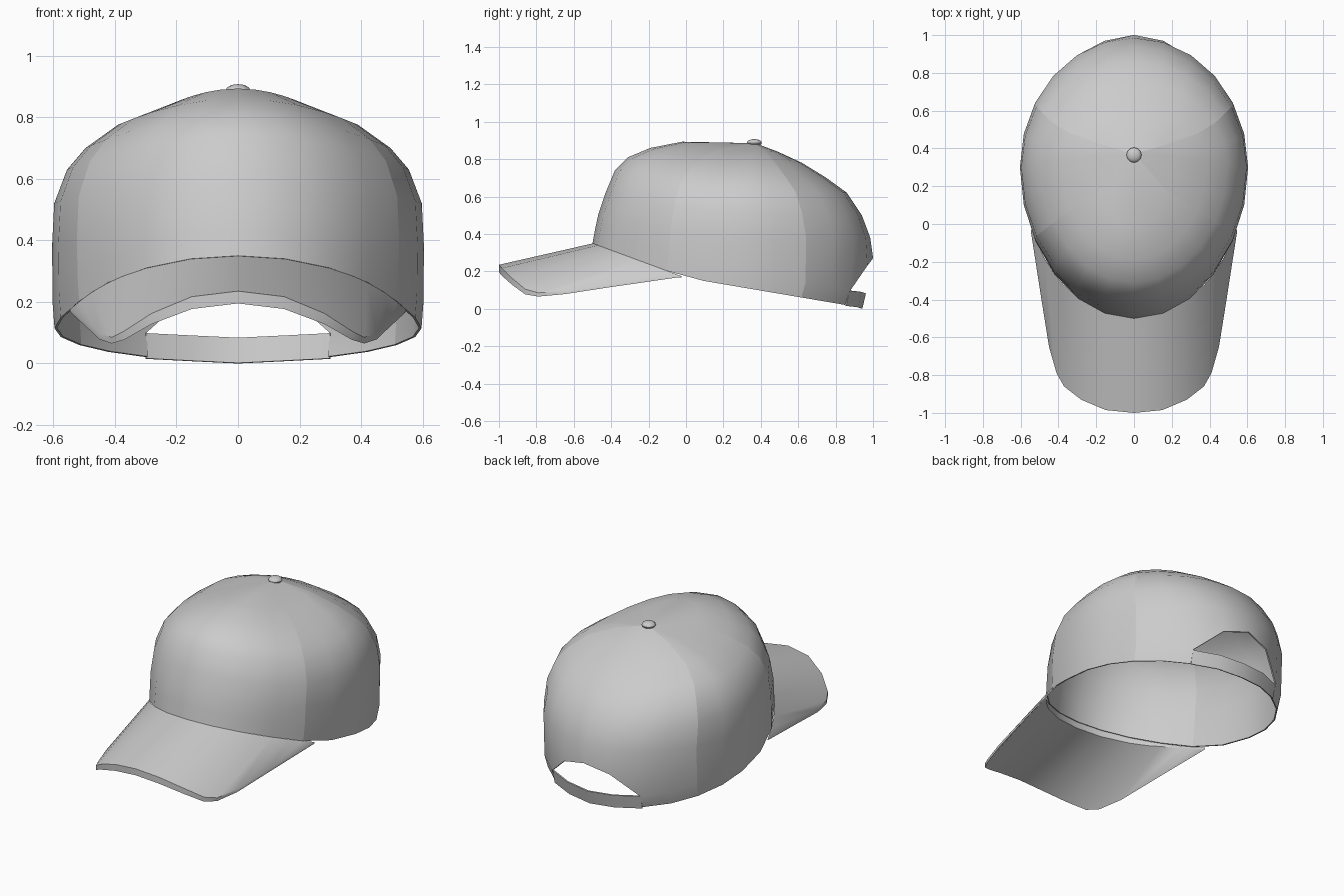
import bpy, bmesh, math

if "Cube" in bpy.data.objects:
    bpy.data.objects.remove(bpy.data.objects["Cube"])

fabric = bpy.data.materials.new("grey fabric")
fabric.use_nodes = True
grey = (0.6, 0.6, 0.6, 1)
fabric.diffuse_color = grey
fabric.node_tree.nodes["Principled BSDF"].inputs["Base Color"].default_value = grey

SEGS = 24
SEAMS = (4, 8, 16, 20)


def finish(bm, name, thickness=0.0):
    bmesh.ops.recalc_face_normals(bm, faces=bm.faces)
    mesh = bpy.data.meshes.new(name)
    bm.to_mesh(mesh)
    bm.free()
    mesh.materials.append(fabric)
    obj = bpy.data.objects.new(name, mesh)
    bpy.context.collection.objects.link(obj)
    bpy.ops.object.select_all(action="DESELECT")
    obj.select_set(True)
    bpy.context.view_layer.objects.active = obj
    if thickness:
        mod = obj.modifiers.new("thickness", "SOLIDIFY")
        mod.thickness = thickness
        mod.offset = -1
        bpy.ops.object.modifier_apply(modifier=mod.name)
    bpy.ops.object.shade_smooth_by_angle(angle=math.radians(40))
    return obj


def ring_xy(angle, front, side, back, mid=0.3):
    """Point on an egg-shaped ring; angle 0 is the front."""
    c = math.cos(angle)
    reach = mid - front if c > 0 else back - mid
    return side * math.sin(angle), mid - reach * c


def rim_z(y):
    """Height of the lower rim, steeper ahead of the ears."""
    return 0.165 - (0.37 if y < 0 else 0.17) * y


# Crown: six panels as rings from the rim up to the button
levels = [  # front y, front z, side x, side z, back y, back z, middle y
    (-0.47, 0.50, 0.604, 0.38, 0.985, 0.38, 0.30),
    (-0.43, 0.62, 0.597, 0.52, 0.94, 0.50, 0.30),
    (-0.38, 0.74, 0.555, 0.63, 0.86, 0.62, 0.31),
    (-0.31, 0.81, 0.495, 0.70, 0.75, 0.70, 0.32),
    (-0.19, 0.86, 0.39, 0.775, 0.62, 0.78, 0.34),
    (-0.02, 0.893, 0.21, 0.845, 0.49, 0.84, 0.36),
]
arch = {10: 0.10, 11: 0.23, 12: 0.27, 13: 0.23, 14: 0.10}
bm = bmesh.new()
rings = [[] for _ in range(len(levels) + 2)]
for i in range(SEGS):
    a = math.tau * i / SEGS
    x, y = ring_xy(a, -0.5, 0.596, 0.935)
    z = rim_z(y)
    rings[0].append(bm.verts.new((x, y, z)))
    z = arch.get(i, z + 0.08)
    x, y = ring_xy(a, -0.485, 0.602, 0.97 + 0.18 * max(0, z - 0.1))
    rings[1].append(bm.verts.new((x, y, z)))
    c = math.cos(a)
    for ring, (fy, fz, sx, sz, by, bz, mid) in zip(rings[2:], levels):
        x, y = ring_xy(a, fy, sx, by, mid)
        z = sz + ((fz if c > 0 else bz) - sz) * c * c
        ring.append(bm.verts.new((x, y, z)))
apex = bm.verts.new((0, 0.37, 0.885))
for i in range(SEGS):
    j = (i + 1) % SEGS
    for k in range(len(rings) - 1):
        if k == 0 and 10 <= i < 14:  # open space at the back
            continue
        lo, hi = rings[k], rings[k + 1]
        bm.faces.new((lo[i], lo[j], hi[j], hi[i]))
    bm.faces.new((rings[-1][i], rings[-1][j], apex))
bmesh.ops.delete(bm, geom=[v for v in bm.verts if not v.link_faces], context="VERTS")
for i in SEAMS:
    column = [ring[i] for ring in rings] + [apex]
    for v, w in zip(column, column[1:]):
        bm.edges.get((v, w)).smooth = False
finish(bm, "crown", 0.008)

# Strap closing the opening at the back
bm = bmesh.new()
rows = []
for i in range(10, 15):
    a = math.tau * i / SEGS
    drop = 0.015 * (1 - abs(i - 12) / 2)
    low = ring_xy(a, -0.5, 0.6, 0.943)
    high = ring_xy(a, -0.5, 0.605, 0.962)
    rows.append((bm.verts.new((*low, 0.015 - drop)), bm.verts.new((*high, 0.097 - drop))))
for (a, b), (c, d) in zip(rows, rows[1:]):
    bm.faces.new((a, c, d, b))
finish(bm, "back_strap", 0.008)

# Bill: strips from the crown rim to the outer edge, arched across
half = [  # rim angle, outer x, y, z, thickness
    (0, 0.0, -1.0, 0.235, 0.04),
    (15, 0.15, -0.985, 0.217, 0.04),
    (30, 0.28, -0.93, 0.163, 0.035),
    (39, 0.37, -0.86, 0.105, 0.028),
    (45, 0.41, -0.79, 0.085, 0.02),
    (53, 0.45, -0.65, 0.096, 0.018),
    (60, 0.49, -0.40, 0.13, 0.014),
    (66, 0.546, -0.04, 0.176, 0.008),
]
bm = bmesh.new()
sections = []
mirrored = [(-d, -x, *rest) for d, x, *rest in reversed(half[1:])]
for deg, x, y, z, t in mirrored + half:
    ix, iy = ring_xy(math.radians(deg), -0.498, 0.594, 0.935)
    iz = rim_z(iy)
    corners = ((ix, iy, iz), (x, y, z), (x, y, z - t), (ix, iy, iz - t))
    sections.append([bm.verts.new(p) for p in corners])
for s, n in zip(sections, sections[1:]):
    for k in range(4):
        m = (k + 1) % 4
        bm.faces.new((s[k], s[m], n[m], n[k]))
bm.faces.new(sections[0])
bm.faces.new(sections[-1])
finish(bm, "bill")

# Button on top
bm = bmesh.new()
bmesh.ops.create_uvsphere(bm, u_segments=12, v_segments=8, radius=0.04)
bmesh.ops.scale(bm, vec=(1, 1, 0.5), verts=bm.verts)
bmesh.ops.translate(bm, vec=(0, 0.365, 0.887), verts=bm.verts)
finish(bm, "top_button")
